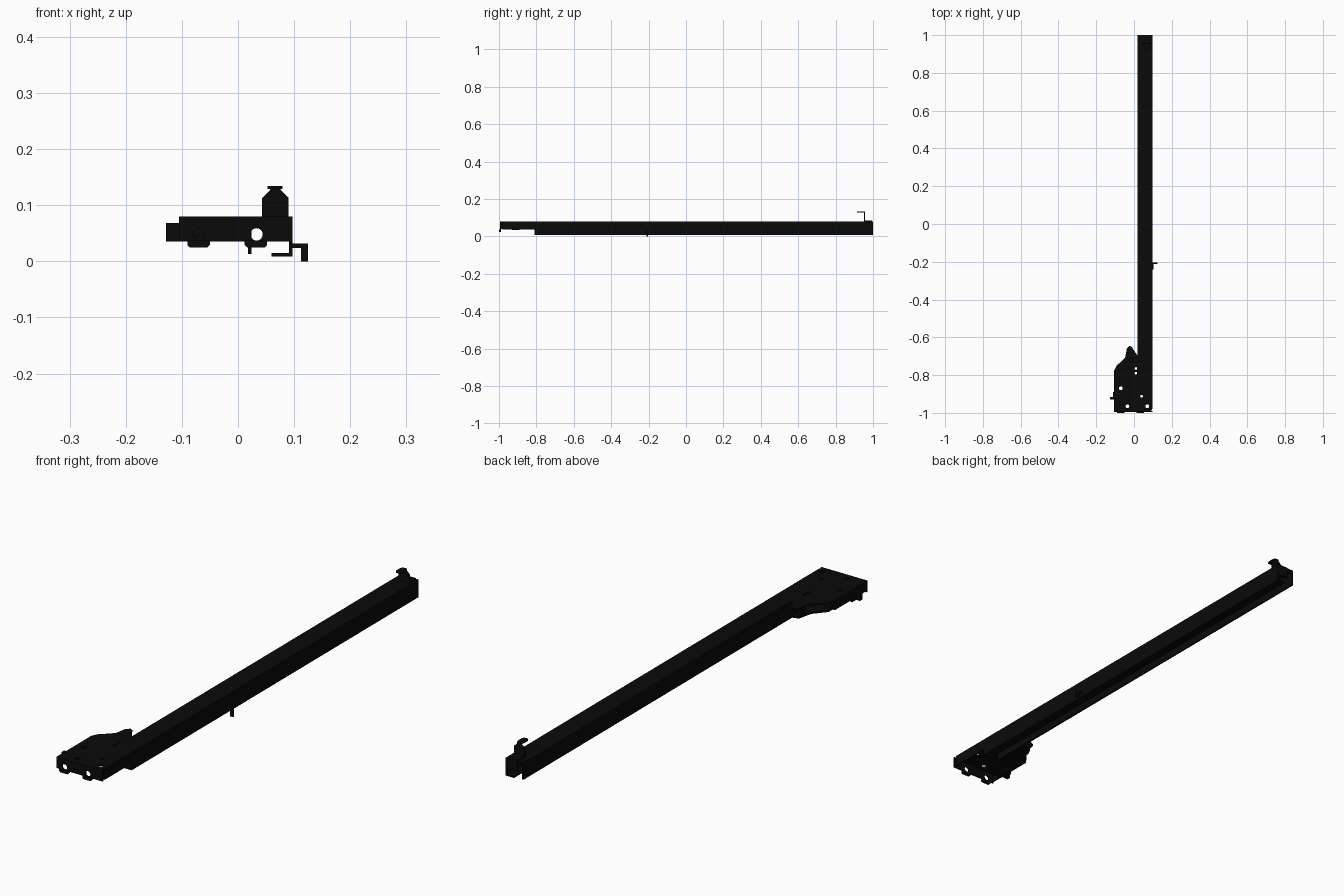
import bpy, bmesh
from mathutils import Vector

cube = bpy.data.objects.get("Cube")
if cube:
    bpy.data.objects.remove(cube, do_unlink=True)

black = bpy.data.materials.new("black_steel")
black.use_nodes = True
colour = (0.003, 0.003, 0.003, 1)
black.diffuse_color = colour
black.node_tree.nodes["Principled BSDF"].inputs["Base Color"].default_value = colour

AXES = {"x": lambda a, b, d: (d, a, b),
        "y": lambda a, b, d: (a, d, b),
        "z": lambda a, b, d: (a, b, d)}


def prism(name, outline, axis, start, end):
    """Extrude a closed outline along an axis."""
    place = AXES[axis]
    bm = bmesh.new()
    face = bm.faces.new([bm.verts.new(place(a, b, start)) for a, b in outline])
    new = bmesh.ops.extrude_face_region(bm, geom=[face])["geom"]
    verts = [v for v in new if isinstance(v, bmesh.types.BMVert)]
    bmesh.ops.translate(bm, verts=verts, vec=Vector(place(0, 0, end - start)))
    bmesh.ops.recalc_face_normals(bm, faces=bm.faces)
    mesh = bpy.data.meshes.new(name)
    bm.to_mesh(mesh)
    bm.free()
    mesh.materials.append(black)
    ob = bpy.data.objects.new(name, mesh)
    bpy.context.collection.objects.link(ob)
    return ob


def box(name, x, y, z):
    return prism(name, [(x[0], y[0]), (x[1], y[0]), (x[1], y[1]), (x[0], y[1])], "z", *z)


def drill(ob, axis, a, b, radius):
    """Cut a round hole through a part."""
    rotation = (1.5708, 0, 0) if axis == "y" else (0, 0, 0)
    location = (a, -1, b) if axis == "y" else (a, b, 0.06)
    bpy.ops.mesh.primitive_cylinder_add(vertices=20, radius=radius, depth=0.2,
                                        location=location, rotation=rotation)
    cutter = bpy.context.object
    cutter.hide_render = True
    mod = ob.modifiers.new("hole", "BOOLEAN")
    mod.operation = "DIFFERENCE"
    mod.solver = "EXACT"
    mod.object = cutter
    bpy.context.view_layer.objects.active = ob
    bpy.ops.object.modifier_apply(modifier=mod.name)
    bpy.data.objects.remove(cutter, do_unlink=True)


# Long folded rail: open channel with one lower lip
T = 0.006
L, R, TOP, LOW = 0.018, 0.097, 0.08, 0.009
prism("rail", [(L, 0.013), (L, TOP), (R, TOP), (R, LOW), (0.06, LOW), (0.06, LOW + T),
               (R - T, LOW + T), (R - T, TOP - T), (L + T, TOP - T), (L + T, 0.013)],
      "y", -0.81, 1)

# Mounting bracket: top plate with a pointed rear arm
plate = prism("bracket_plate",
              [(-0.105, -0.995), (0.085, -0.995), (R, -0.98), (R, -0.8), (L, -0.8),
               (L, -0.695), (0.003, -0.675), (-0.012, -0.65), (-0.025, -0.645),
               (-0.038, -0.66), (-0.046, -0.705), (-0.07, -0.73), (-0.092, -0.75),
               (-0.105, -0.775)], "z", TOP - T, TOP)

# Latch plate under the bracket
latch = prism("latch_plate",
              [(-0.098, -0.94), (-0.01, -0.94), (-0.005, -0.83), (0.008, -0.72),
               (-0.015, -0.655), (-0.036, -0.665), (-0.048, -0.72), (-0.09, -0.77)],
              "z", 0.036, 0.044)

HOLES = [(-0.07, -0.87, 0.01), (-0.035, -0.965, 0.01), (0.07, -0.965, 0.01),
         (0.04, -0.912, 0.007), (0.01, -0.765, 0.007), (0.01, -0.79, 0.007)]
for hx, hy, hr in HOLES:
    drill(plate, "z", hx, hy, hr)
drill(latch, "z", *HOLES[0])

# Front flange with two holes
flange = box("front_flange", (-0.105, R), (-0.995, -0.989), (0.035, TOP))
for hx in (-0.07, 0.033):
    drill(flange, "y", hx, 0.048, 0.011)

# Rounded feet below the flange holes
for name, x0, x1 in (("right_foot", -0.09, -0.05), ("left_foot", 0.012, 0.052)):
    prism(name, [(x0, 0.037), (x0, 0.029), (x0 + 0.004, 0.025),
                 (x1 - 0.004, 0.025), (x1, 0.029), (x1, 0.037)], "y", -1, -0.989)

# Side walls, stop tab and rivet of the bracket
box("left_bracket_wall", (R - T, R), (-0.98, -0.81), (0.036, TOP))
box("right_bracket_wall", (-0.105, -0.099), (-0.99, -0.79), (0.04, TOP))
box("stop_tab", (-0.128, -0.1), (-0.93, -0.915), (0.035, 0.068))
box("stop_tab_side", (-0.112, -0.105), (-0.93, -0.89), (0.035, 0.068))
box("latch_block", (-0.09, -0.05), (-0.84, -0.79), (0.04, TOP - T))
box("latch_pivot", (-0.035, -0.013), (-0.7, -0.675), (0.04, TOP - T))

# Rear clip: base, tapered upright, forward hook and closing tongue
box("clip_base", (0.043, 0.09), (0.955, 0.995), (TOP, 0.086))
prism("clip_upright", [(0.043, TOP), (0.043, 0.113), (0.057, 0.127), (0.057, 0.134),
                       (0.076, 0.134), (0.076, 0.127), (0.09, 0.113), (0.09, TOP)],
      "y", 0.953, 0.958)
prism("clip_hook", [(0.057, 0.956), (0.053, 0.945), (0.053, 0.922), (0.058, 0.914),
                    (0.074, 0.914), (0.079, 0.922), (0.079, 0.945), (0.076, 0.956)],
      "z", 0.129, 0.134)
box("clip_tongue", (0.046, R - T), (0.993, 1), (0.037, TOP))

# Small side hook on the rail
box("side_hook_base", (R - 0.002, 0.104), (-0.24, -0.205), (0.024, 0.032))
box("side_hook_arm", (0.098, 0.125), (-0.211, -0.203), (0.024, 0.032))
box("side_hook_drop", (0.112, 0.125), (-0.211, -0.203), (0, 0.032))
